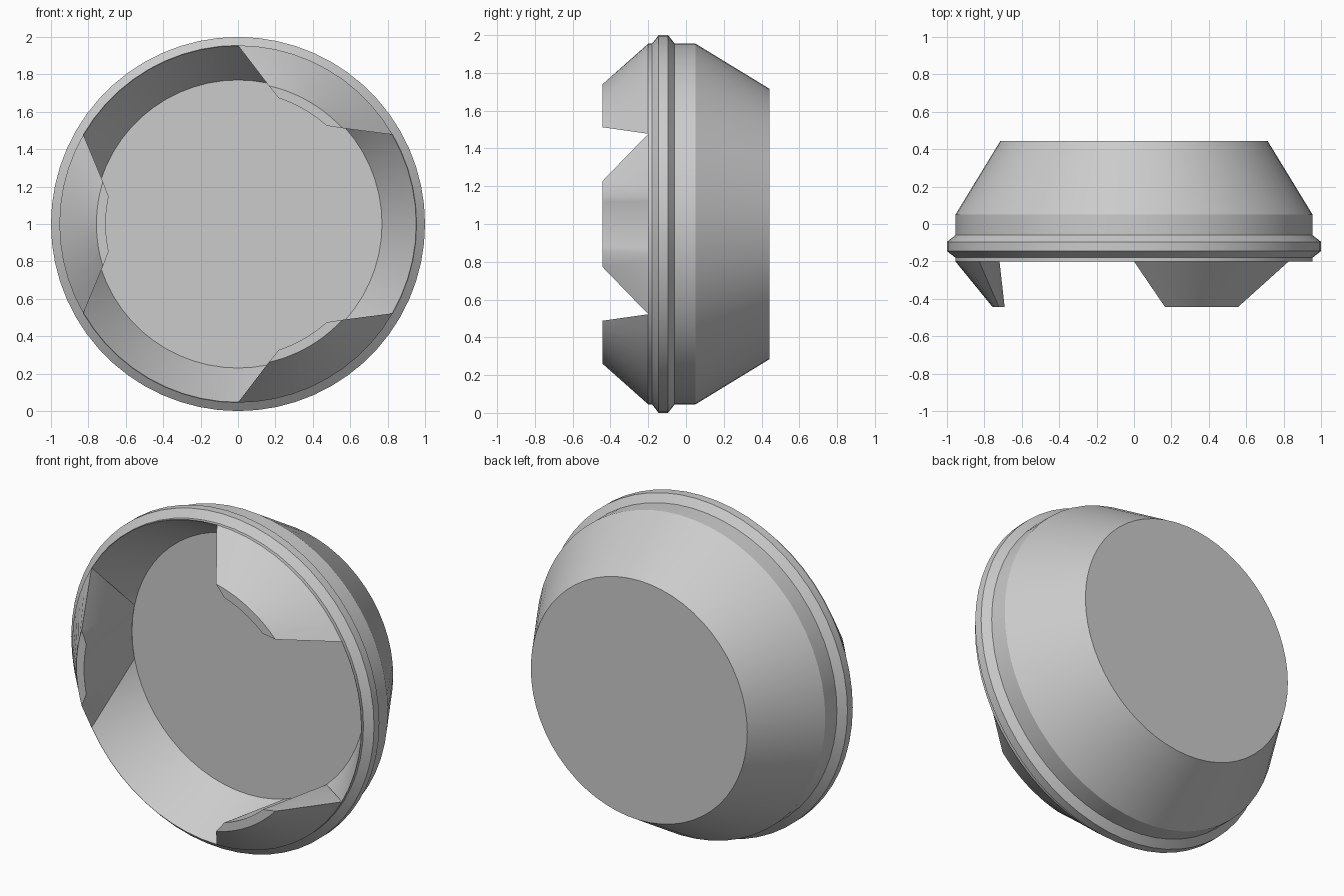
import bpy, bmesh
from math import cos, sin, radians, pi

cube = bpy.data.objects.get("Cube")
if cube:
    bpy.data.objects.remove(cube, do_unlink=True)

grey = bpy.data.materials.new("plain_grey")
grey.use_nodes = True
grey.diffuse_color = (0.6, 0.6, 0.6, 1)
grey.node_tree.nodes["Principled BSDF"].inputs["Base Color"].default_value = (0.6, 0.6, 0.6, 1)


def point(radius, y, angle):
    """Point around the front-to-back axis, which runs at height 1."""
    return (radius * cos(angle), y, 1 + radius * sin(angle))


def finish(bm, name, sharp_angle):
    bmesh.ops.recalc_face_normals(bm, faces=bm.faces)
    mesh = bpy.data.meshes.new(name)
    bm.to_mesh(mesh)
    bm.free()
    mesh.materials.append(grey)
    obj = bpy.data.objects.new(name, mesh)
    bpy.context.collection.objects.link(obj)
    bpy.ops.object.select_all(action='DESELECT')
    obj.select_set(True)
    bpy.context.view_layer.objects.active = obj
    bpy.ops.object.shade_smooth_by_angle(angle=radians(sharp_angle))


def build_cup(profile, sides=60):
    """Turn the (radius, y) profile and close both ends with flat discs."""
    bm = bmesh.new()
    rings = [[bm.verts.new(point(r, y, 2 * pi * i / sides)) for i in range(sides)]
             for r, y in profile]
    for a, b in zip(rings, rings[1:]):
        for i in range(sides):
            j = (i + 1) % sides
            bm.faces.new((a[i], a[j], b[j], b[i]))
    bm.faces.new(rings[0])
    bm.faces.new(rings[-1])
    finish(bm, "cup", 20)


def build_claw(name, centre, arcs, steps=10):
    """Loft a closed block through arcs of (radius, y, half angle)."""
    bm = bmesh.new()
    rows = [[bm.verts.new(point(r, y, radians(centre + half * (2 * i / steps - 1))))
             for i in range(steps + 1)] for r, y, half in arcs]
    for a, b in zip(rows, rows[1:] + rows[:1]):
        for i in range(steps):
            bm.faces.new((a[i], a[i + 1], b[i + 1], b[i]))
    for end in (0, -1):
        bm.faces.new([row[end] for row in rows])
    finish(bm, name, 40)


# Cup: back disc, cone, band, raised ring, rim, inner wall, floor
build_cup([(0.715, 0.443), (0.955, 0.05), (0.955, -0.06), (1.0, -0.095),
           (1.0, -0.145), (0.955, -0.18), (0.955, -0.2), (0.953, -0.2),
           (0.77, 0.1)])

# Three tapered claws: floor, rim, outer tip, inner tip
claw_arcs = [(0.77, 0.1, 12), (0.955, -0.2, 30), (0.757, -0.443, 17.4), (0.707, -0.443, 12)]
for label, centre in (("upper_claw", 60), ("side_claw", 180), ("lower_claw", 300)):
    build_claw(label, centre, claw_arcs)
